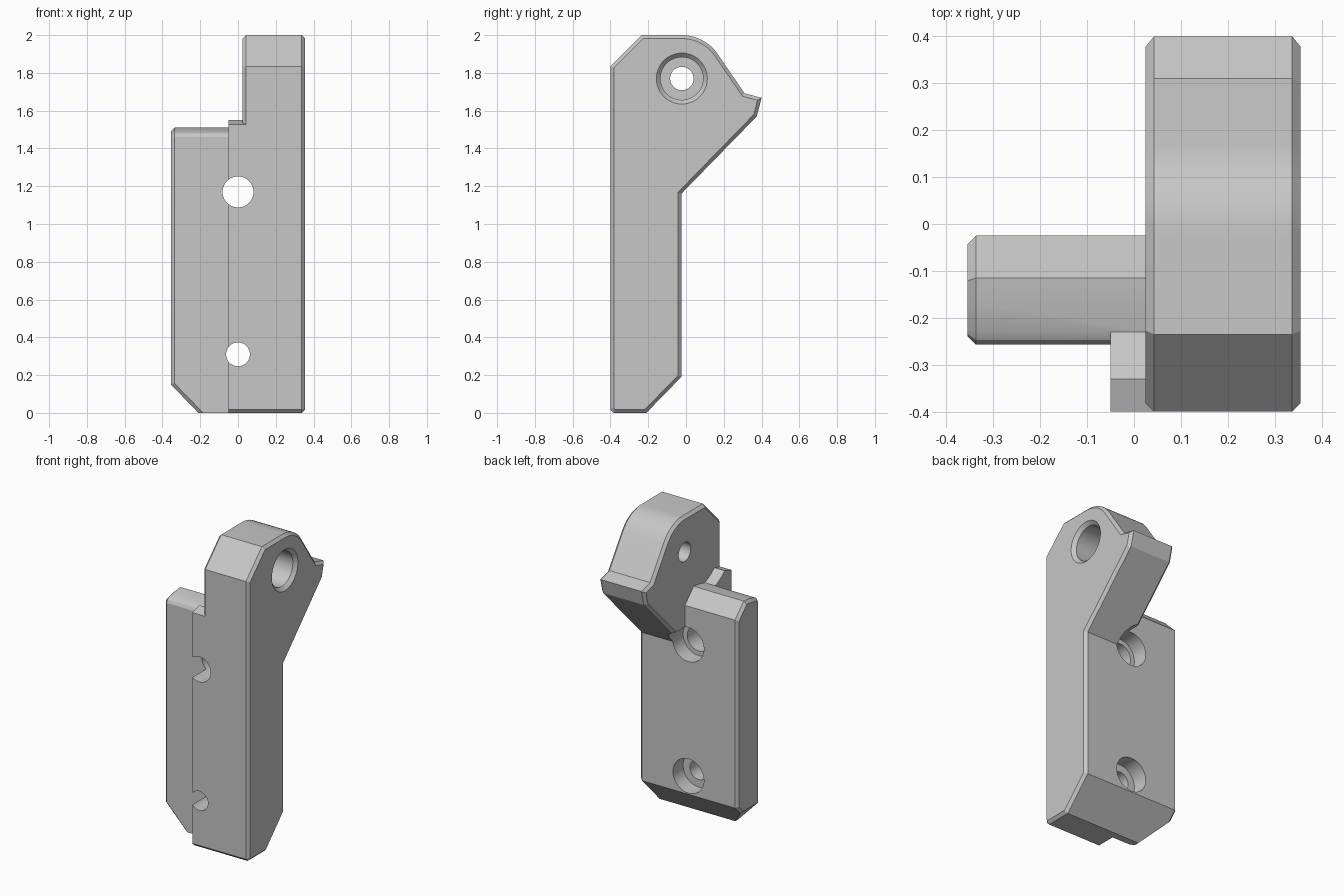
import bpy, bmesh, math
from mathutils import Vector

cube = bpy.data.objects.get("Cube")
if cube:
    bpy.data.objects.remove(cube, do_unlink=True)

grey = bpy.data.materials.new("plain_grey")
grey.use_nodes = True
colour = (0.57, 0.57, 0.57, 1)
grey.diffuse_color = colour
grey.node_tree.nodes["Principled BSDF"].inputs["Base Color"].default_value = colour

CHAMFER = 0.018
PIVOT = (-0.022, 1.77)


def inset(points, d):
    """Move every side of a counter-clockwise outline inward by d."""
    pts = [Vector(p) for p in points]
    result = []
    for i, p in enumerate(pts):
        a = (p - pts[i - 1]).normalized()
        b = (pts[(i + 1) % len(pts)] - p).normalized()
        na, nb = Vector((-a.y, a.x)), Vector((-b.y, b.x))
        result.append(p + (na + nb) * d / (1 + na.dot(nb)))
    return result


def loft(name, outline, sections, cuts=()):
    """Extrude a (y, z) outline along x; each section is (x, inset)."""
    bm = bmesh.new()
    rings = [[bm.verts.new((x, p[0], p[1])) for p in inset(outline, d)]
             for x, d in sections]
    n = len(outline)
    for r, s in zip(rings, rings[1:]):
        for i in range(n):
            j = (i + 1) % n
            bm.faces.new((r[i], r[j], s[j], s[i]))
    bm.faces.new(rings[0])
    bm.faces.new(rings[-1])
    for co, normal in cuts:
        res = bmesh.ops.bisect_plane(
            bm, geom=bm.verts[:] + bm.edges[:] + bm.faces[:],
            plane_co=co, plane_no=normal, clear_outer=True)
        edges = [e for e in res["geom_cut"] if isinstance(e, bmesh.types.BMEdge)]
        bmesh.ops.contextual_create(bm, geom=edges)
    bmesh.ops.recalc_face_normals(bm, faces=bm.faces[:])
    mesh = bpy.data.meshes.new(name)
    bm.to_mesh(mesh)
    bm.free()
    mesh.materials.append(grey)
    obj = bpy.data.objects.new(name, mesh)
    bpy.context.collection.objects.link(obj)
    return obj


def drill(axis, start, end, centre, r1, r2=None):
    """Cylinder or cone along x or y between two coordinates."""
    mid = (start + end) / 2
    if axis == "x":
        loc, rot = (mid, centre[0], centre[1]), (0, math.pi / 2, 0)
    else:
        loc, rot = (centre[0], mid, centre[1]), (-math.pi / 2, 0, 0)
    bpy.ops.mesh.primitive_cone_add(
        vertices=48, radius1=r1, radius2=r1 if r2 is None else r2,
        depth=end - start, location=loc, rotation=rot)
    obj = bpy.context.object
    obj.name = "drill_helper"
    obj.hide_render = True
    obj.data.materials.append(grey)
    return obj


def combine(target, other, operation):
    mod = target.modifiers.new(operation.lower(), "BOOLEAN")
    mod.operation = operation
    mod.solver = "EXACT"
    mod.object = other
    bpy.context.view_layer.objects.active = target
    bpy.ops.object.modifier_apply(modifier=mod.name)
    bpy.data.objects.remove(other, do_unlink=True)


# Lever arm with rounded head and rear tooth
arc = [(PIVOT[0] + 0.23 * math.cos(math.radians(a)),
        PIVOT[1] + 0.23 * math.sin(math.radians(a)))
       for a in range(34, 91, 7)]
arm_outline = [(-0.382, 0), (-0.21, 0), (-0.025, 0.19), (-0.025, 1.16),
               (0.375, 1.57), (0.40, 1.668), (0.31, 1.692)] + arc + [
               (-0.235, 2.0), (-0.4, 1.835), (-0.4, 0.018)]
bracket = loft("bracket", arm_outline,
               [(0.025, CHAMFER), (0.043, 0), (0.337, 0), (0.355, CHAMFER)])

# Mounting plate with a clipped lower corner
plate_outline = [(-0.257, 0), (-0.21, 0), (-0.025, 0.19), (-0.025, 1.42),
                 (-0.115, 1.51), (-0.17, 1.504), (-0.23, 1.49),
                 (-0.247, 1.48), (-0.257, 1.46)]
corner = Vector((-0.15, 0, -0.145)).normalized()
plate = loft("mounting_plate", plate_outline,
             [(-0.355, CHAMFER), (-0.337, 0), (0.06, 0)],
             [((-0.21, 0, 0), corner),
              ((-0.21, -0.257 + CHAMFER, 0), corner + Vector((0, -1, 0)))])

# Front step joining the plate to the arm, hollowed behind its lip
step = loft("front_step",
            [(-0.382, 0), (-0.235, 0), (-0.15, 0.1), (-0.15, 1.4),
             (-0.23, 1.49), (-0.26, 1.502), (-0.295, 1.523), (-0.33, 1.55),
             (-0.4, 1.528), (-0.4, 0.018)],
            [(-0.05, 0), (0.05, 0)])

combine(bracket, plate, "UNION")
combine(bracket, step, "UNION")

# Screw holes with rear counterbores
for z, radius in ((1.17, 0.082), (0.31, 0.063)):
    combine(bracket, drill("y", -0.6, 0.5, (0, z), radius), "DIFFERENCE")
    combine(bracket, drill("y", -0.13, 0.5, (0, z), 0.112), "DIFFERENCE")

# Pivot bore: through hole, wide recess and chamfered mouth
combine(bracket, drill("x", -0.1, 0.5, PIVOT, 0.062), "DIFFERENCE")
combine(bracket, drill("x", 0.1, 0.5, PIVOT, 0.113), "DIFFERENCE")
combine(bracket, drill("x", 0.333, 0.357, PIVOT, 0.113, 0.137), "DIFFERENCE")

# Smooth the curves, keep the chamfers crisp
bpy.ops.object.select_all(action="DESELECT")
bracket.select_set(True)
bpy.context.view_layer.objects.active = bracket
bpy.ops.object.shade_smooth_by_angle(angle=math.radians(20))
